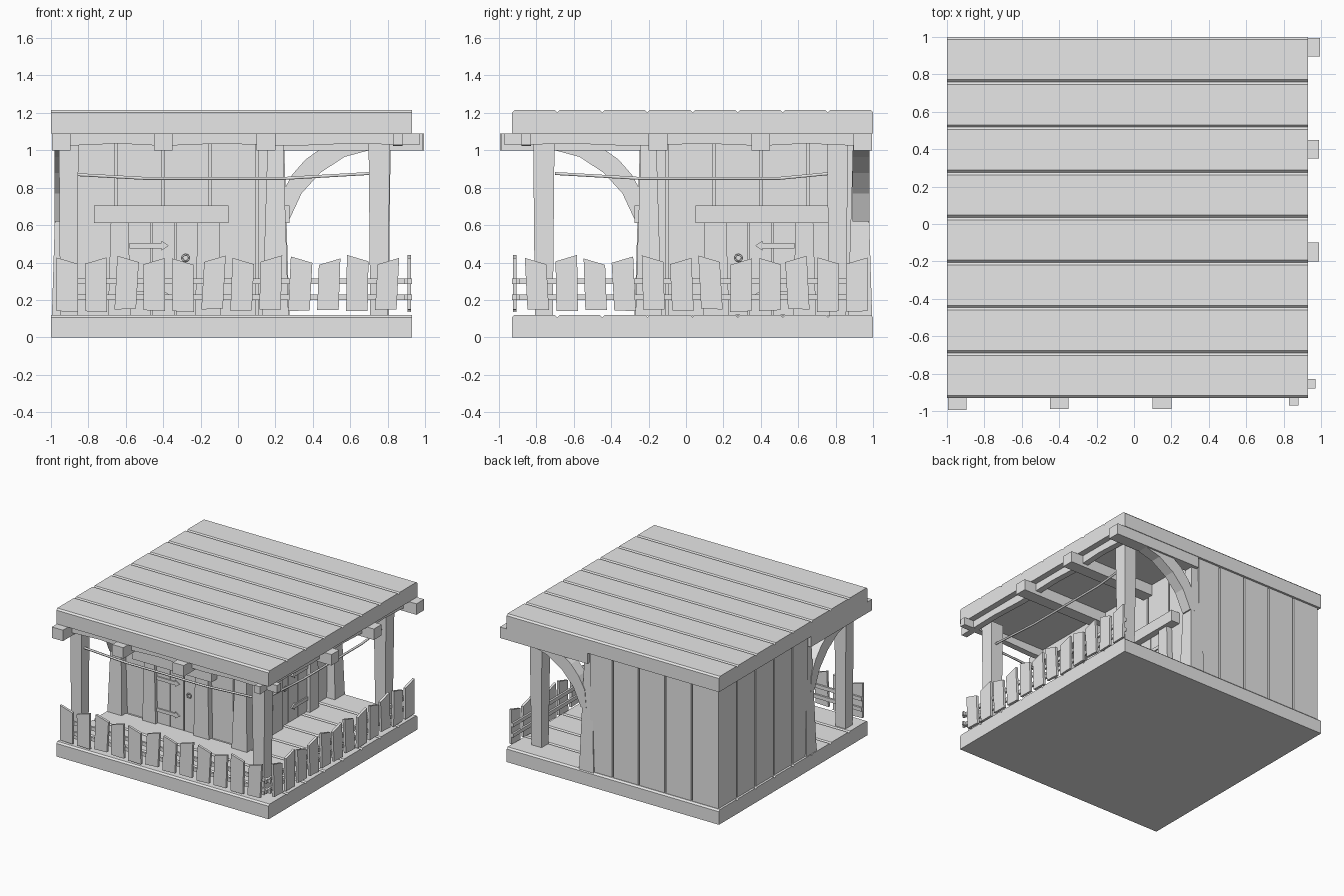
import bpy, bmesh, random
from mathutils import Matrix, Vector

random.seed(4)
cube = bpy.data.objects.get("Cube")
if cube:
    bpy.data.objects.remove(cube, do_unlink=True)

grey = bpy.data.materials.new("plain_grey")
grey.use_nodes = True
grey.diffuse_color = (0.8, 0.8, 0.8, 1)
grey.node_tree.nodes["Principled BSDF"].inputs["Base Color"].default_value = (0.8, 0.8, 0.8, 1)

# Reflection that carries the front porch parts to the +x porch
SWAP = Matrix(((0, -1, 0, 0), (-1, 0, 0, 0), (0, 0, 1, 0), (0, 0, 0, 1)))


def finish(name, bm, twin):
    """Store the mesh, and its reflected twin when asked."""
    for suffix in (("front", "side") if twin else ("",)):
        if suffix == "side":
            bm.transform(SWAP)
        bmesh.ops.recalc_face_normals(bm, faces=bm.faces[:])
        mesh = bpy.data.meshes.new(name)
        bm.to_mesh(mesh)
        mesh.materials.append(grey)
        label = f"{name}_{suffix}" if suffix else name
        bpy.context.collection.objects.link(bpy.data.objects.new(label, mesh))
    bm.free()


def add_prism(bm, pts, axis, a, b):
    """Extrude a flat outline along an axis from a to b."""
    def place(p, d):
        return {"x": (d, p[0], p[1]), "y": (p[0], d, p[1]), "z": (p[0], p[1], d)}[axis]
    lo = [bm.verts.new(place(p, a)) for p in pts]
    hi = [bm.verts.new(place(p, b)) for p in pts]
    bm.faces.new(lo)
    bm.faces.new(hi)
    n = len(pts)
    for i in range(n):
        j = (i + 1) % n
        bm.faces.new((lo[i], lo[j], hi[j], hi[i]))


def add_box(bm, x0, x1, y0, y1, z0, z1):
    add_prism(bm, [(x0, y0), (x1, y0), (x1, y1), (x0, y1)], "z", z0, z1)


def prism(name, pts, axis, a, b, twin=False):
    bm = bmesh.new()
    add_prism(bm, pts, axis, a, b)
    finish(name, bm, twin)


def box(name, x0, x1, y0, y1, z0, z1, twin=False):
    bm = bmesh.new()
    add_box(bm, x0, x1, y0, y1, z0, z1)
    finish(name, bm, twin)


def post(name, x, y, bottom, top, z0, z1, twin=False):
    """Square post with different half widths at foot and head."""
    bm = bmesh.new()
    rings = []
    for h, z in ((bottom, z0), (top, z1)):
        rings.append([bm.verts.new((x + sx * h, y + sy * h, z))
                      for sx, sy in ((-1, -1), (1, -1), (1, 1), (-1, 1))])
    for r in rings:
        bm.faces.new(r)
    for i in range(4):
        j = (i + 1) % 4
        bm.faces.new((rings[0][i], rings[0][j], rings[1][j], rings[1][i]))
    finish(name, bm, twin)


def planked_slab(name, z0, z1, count=8, c=0.013):
    """Boards running along x with chamfered top edges."""
    bm = bmesh.new()
    w = 1.93 / count
    for i in range(count):
        a = -0.93 + i * w
        b = a + w
        add_prism(bm, [(a, z0), (b, z0), (b, z1 - c), (b - c, z1), (a + c, z1), (a, z1 - c)],
                  "x", -1, 0.93)
    finish(name, bm, False)


planked_slab("floor", 0, 0.12)
planked_slab("roof", 1.09, 1.215)

# Room: solid core with vertical boards on all four sides
box("room_core", -0.96, 0.17, -0.17, 0.96, 0.11, 1.09)


def boards(name, edges, y0, y1, gap=0.007):
    bm = bmesh.new()
    for a, b in zip(edges, edges[1:]):
        add_box(bm, a + gap, b - gap, y0, y1, 0.115, 1.09)
    finish(name, bm, True)


boards("porch_wall_boards", [-0.95, -0.9, -0.65, -0.4, -0.15, 0.1, 0.2], -0.2, -0.165)
boards("outer_wall_boards", [-0.982, -0.74, -0.5, -0.26, -0.02, 0.19], 0.955, 0.982)
box("outer_corner", -0.982, -0.95, 0.95, 0.982, 0.115, 1.09)
post("room_corner_post", 0.2, -0.2, 0.07, 0.04, 0.115, 1.09)
post("room_end_post", 0.21, 0.93, 0.065, 0.035, 0.115, 1.09, True)

# Doors with frames, lintels, strap hinges and ring handles
bm = bmesh.new()
for a, b in ((-0.59, -0.46), (-0.46, -0.335), (-0.335, -0.21)):
    add_box(bm, a + 0.004, b - 0.004, -0.222, -0.18, 0.12, 0.63)
finish("door", bm, True)
for x0, x1, nm in ((-0.68, -0.585, "door_jamb_hinge"), (-0.215, -0.1, "door_jamb_latch")):
    prism(nm, [(x0 - 0.015, 0.115), (x1 + 0.01, 0.115), (x1, 0.62), (x0, 0.62)],
          "y", -0.25, -0.19, True)
box("lintel", -0.77, -0.05, -0.275, -0.19, 0.612, 0.705, True)
for i, z in enumerate((0.23, 0.49)):
    prism(f"strap_hinge_{i}", [(-0.58, z - 0.014), (-0.41, z - 0.014), (-0.41, z - 0.027),
          (-0.37, z), (-0.41, z + 0.027), (-0.41, z + 0.014), (-0.58, z + 0.014)],
          "y", -0.232, -0.22, True)


def tube(name, pts, radius, closed=False, twin=False):
    """Thin six-sided tube through the points."""
    cu = bpy.data.curves.new(name, "CURVE")
    cu.dimensions = "3D"
    cu.bevel_depth = radius
    cu.bevel_resolution = 1
    cu.use_fill_caps = True
    sp = cu.splines.new("POLY")
    sp.points.add(len(pts) - 1)
    for p, q in zip(sp.points, pts):
        p.co = (*q, 1)
    sp.use_cyclic_u = closed
    tmp = bpy.data.objects.new(name, cu)
    bm = bmesh.new()
    bm.from_mesh(tmp.to_mesh())
    tmp.to_mesh_clear()
    bpy.data.objects.remove(tmp)
    finish(name, bm, twin)


ring = [Vector((-0.28, -0.235, 0.425)) + Matrix.Rotation(i * 0.6283, 3, "Y") @ Vector((0, 0, 0.018))
        for i in range(10)]
tube("door_ring", ring, 0.005, True, True)

# Porch posts
post("porch_corner_post", 0.755, -0.76, 0.048, 0.057, 0.115, 1.06)
post("porch_front_post", -0.905, -0.76, 0.046, 0.052, 0.115, 1.06)
post("porch_side_post", 0.76, 0.81, 0.046, 0.056, 0.115, 1.06)

# Sagging ropes between the posts
rope = [(-0.95, 0.875), (-0.5, 0.85), (0.25, 0.85), (0.7, 0.876)]
tube("rope_front", [(x, -0.77, z) for x, z in rope], 0.009)
tube("rope_side", [(0.77, min(-x, 0.76), z) for x, z in rope], 0.009)

# Curved braces from the room to the porch beams
prism("curved_brace", [(0.7, 1.0), (0.57, 0.965), (0.44, 0.88), (0.34, 0.77), (0.27, 0.62),
      (0.22, 0.62), (0.235, 0.77), (0.29, 0.87), (0.36, 0.95), (0.43, 1.0)],
      "y", 0.89, 0.98, True)
box("brace_beam", 0.2, 0.995, 0.895, 0.995, 1.0, 1.09, True)

# Beams under the roof
prism("edge_beam", [(-0.97, 1.09), (-0.97, 1.022), (-0.64, 1.036), (-0.4, 1.024), (-0.1, 1.036),
      (0.3, 1.024), (0.6, 1.036), (0.97, 1.028), (0.97, 1.09)], "y", -0.88, -0.83, True)
for i, x in enumerate((-0.4, 0.15)):
    box(f"joist_{i}", x - 0.05, x + 0.05, -0.99, -0.18, 1.0, 1.09, True)

# Crooked picket fence on two rails
bm = bmesh.new()
for i in range(12):
    x = -0.91 + i * 0.1548
    tilt = random.uniform(-0.012, 0.012)
    slant = 0.017 if i % 2 else -0.017
    z0 = 0.145 + random.uniform(-0.006, 0.006)
    zt = 0.415 + random.uniform(-0.015, 0.01)
    add_prism(bm, [(x - 0.06, z0), (x + 0.055, z0 + tilt / 2), (x + 0.06 + tilt, zt + slant),
                   (x - 0.055 + tilt, zt - slant)], "y", -0.925, -0.905)
finish("fence_pickets", bm, True)
for i, z in enumerate((0.215, 0.3)):
    box(f"fence_rail_{i}", -0.97, 0.93, -0.907, -0.89, z - 0.015, z + 0.015, True)
